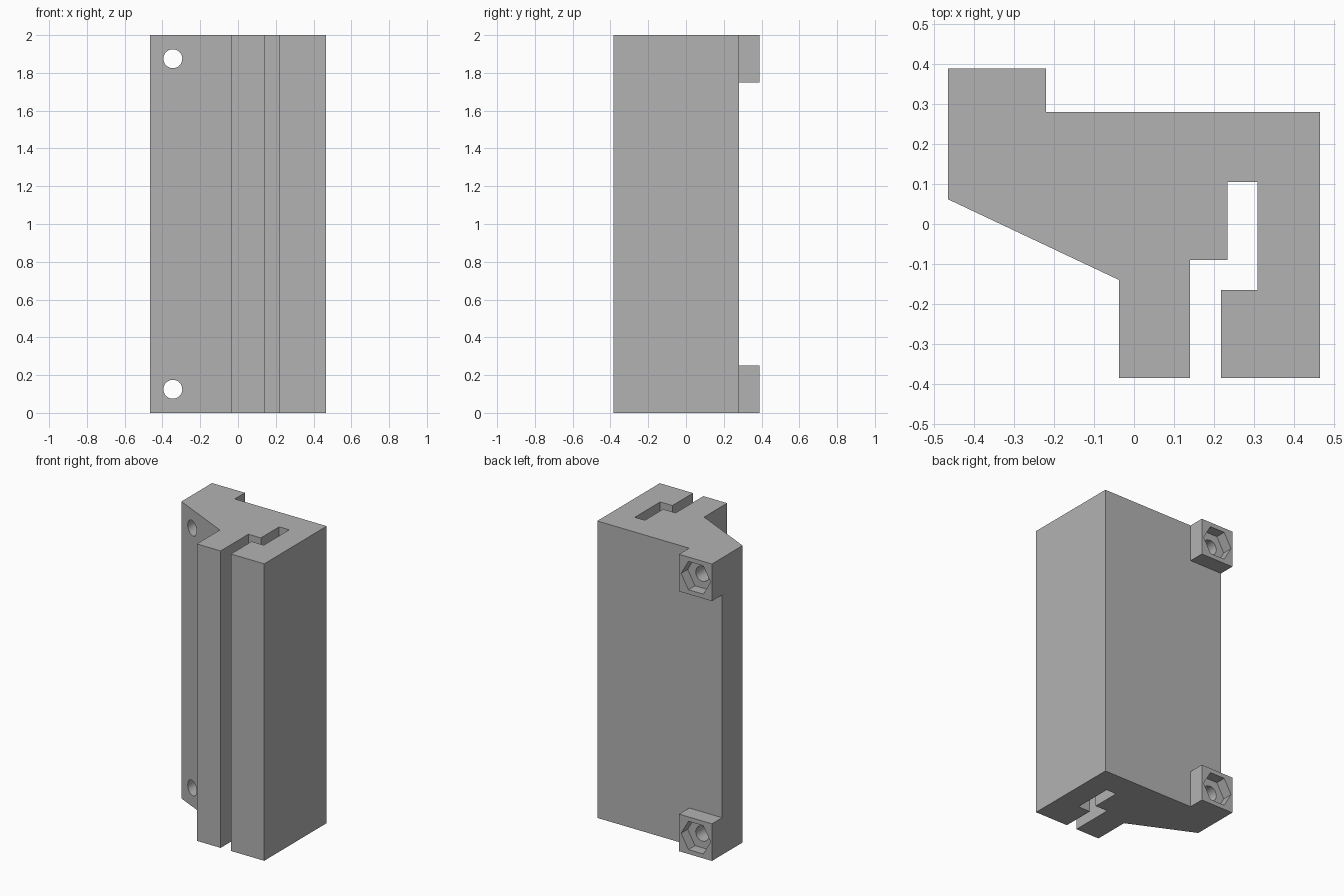
import bpy, bmesh, math
from mathutils import Matrix, Vector

if "Cube" in bpy.data.objects:
    bpy.data.objects.remove(bpy.data.objects["Cube"], do_unlink=True)

HEIGHT, BOSS, BACK, BOSS_BACK = 2.0, 0.25, 0.28, 0.388
BOSS_X, HOLE_X = -0.22, -0.345

grey = bpy.data.materials.new("plain grey")
grey.use_nodes = True
grey.diffuse_color = (0.45, 0.45, 0.45, 1)
grey.node_tree.nodes["Principled BSDF"].inputs["Base Color"].default_value = (0.45, 0.45, 0.45, 1)


def make_object(name, bm):
    bmesh.ops.recalc_face_normals(bm, faces=bm.faces)
    mesh = bpy.data.meshes.new(name)
    bm.to_mesh(mesh)
    bm.free()
    mesh.materials.append(grey)
    obj = bpy.data.objects.new(name, mesh)
    bpy.context.collection.objects.link(obj)
    return obj


# Bracket body: profile with sloped flank and stepped slot, extruded upwards
profile = [(-0.465, BACK), (-0.465, 0.062), (-0.037, -0.14), (-0.037, -0.385),
           (0.14, -0.385), (0.14, -0.09), (0.233, -0.09), (0.233, 0.105),
           (0.308, 0.105), (0.308, -0.165), (0.217, -0.165), (0.217, -0.385),
           (0.465, -0.385), (0.465, BACK), (BOSS_X, BACK)]
bm = bmesh.new()
base = bm.faces.new([bm.verts.new((x, y, 0)) for x, y in profile])
top = bmesh.ops.extrude_face_region(bm, geom=[base], use_keep_orig=True)["geom"]
bmesh.ops.translate(bm, vec=(0, 0, HEIGHT),
                    verts=[v for v in top if isinstance(v, bmesh.types.BMVert)])

# Nut bosses: split off the back corners and pull them out
for z in (BOSS, HEIGHT - BOSS):
    bmesh.ops.bisect_plane(bm, geom=bm.verts[:] + bm.edges[:] + bm.faces[:],
                           plane_co=(0, 0, z), plane_no=(0, 0, 1))
corners = []
for f in bm.faces:
    c = f.calc_center_median()
    if abs(c.y - BACK) < 0.001 and c.x < BOSS_X and abs(c.z - HEIGHT / 2) > 0.5:
        corners.append(f)
for f in bmesh.ops.extrude_discrete_faces(bm, faces=corners)["faces"]:
    bmesh.ops.translate(bm, vec=(0, BOSS_BACK - BACK, 0), verts=f.verts)
bmesh.ops.dissolve_limit(bm, angle_limit=math.radians(1), verts=bm.verts, edges=bm.edges)
bracket = make_object("bracket_body", bm)


def cut(name, sides, radius, y0, y1, z):
    """Subtract a prism running along y from the bracket."""
    cbm = bmesh.new()
    place = Matrix.Translation(Vector((HOLE_X, (y0 + y1) / 2, z))) @ Matrix.Rotation(math.pi / 2, 4, "X")
    # Hexagon corners point sideways
    turn = Matrix.Rotation(math.pi / 2 if sides == 6 else 0, 4, "Z")
    bmesh.ops.create_cone(cbm, cap_ends=True, segments=sides, radius1=radius,
                          radius2=radius, depth=y1 - y0, matrix=place @ turn)
    cutter = make_object(name, cbm)
    cutter.hide_render = True
    mod = bracket.modifiers.new(name, "BOOLEAN")
    mod.operation, mod.solver, mod.object = "DIFFERENCE", "EXACT", cutter
    bpy.context.view_layer.objects.active = bracket
    bpy.ops.object.modifier_apply(modifier=mod.name)
    bpy.data.objects.remove(cutter, do_unlink=True)


# Screw holes with hexagonal nut pockets at the back
for z in (BOSS / 2, HEIGHT - BOSS / 2):
    cut("screw_hole", 32, 0.05, -0.3, 0.6, z)
    cut("nut_pocket", 6, 0.11, BOSS_BACK - 0.07, 0.6, z)

bpy.ops.object.select_all(action="DESELECT")
bracket.select_set(True)
bpy.context.view_layer.objects.active = bracket
bpy.ops.object.shade_smooth_by_angle(angle=math.radians(25))
